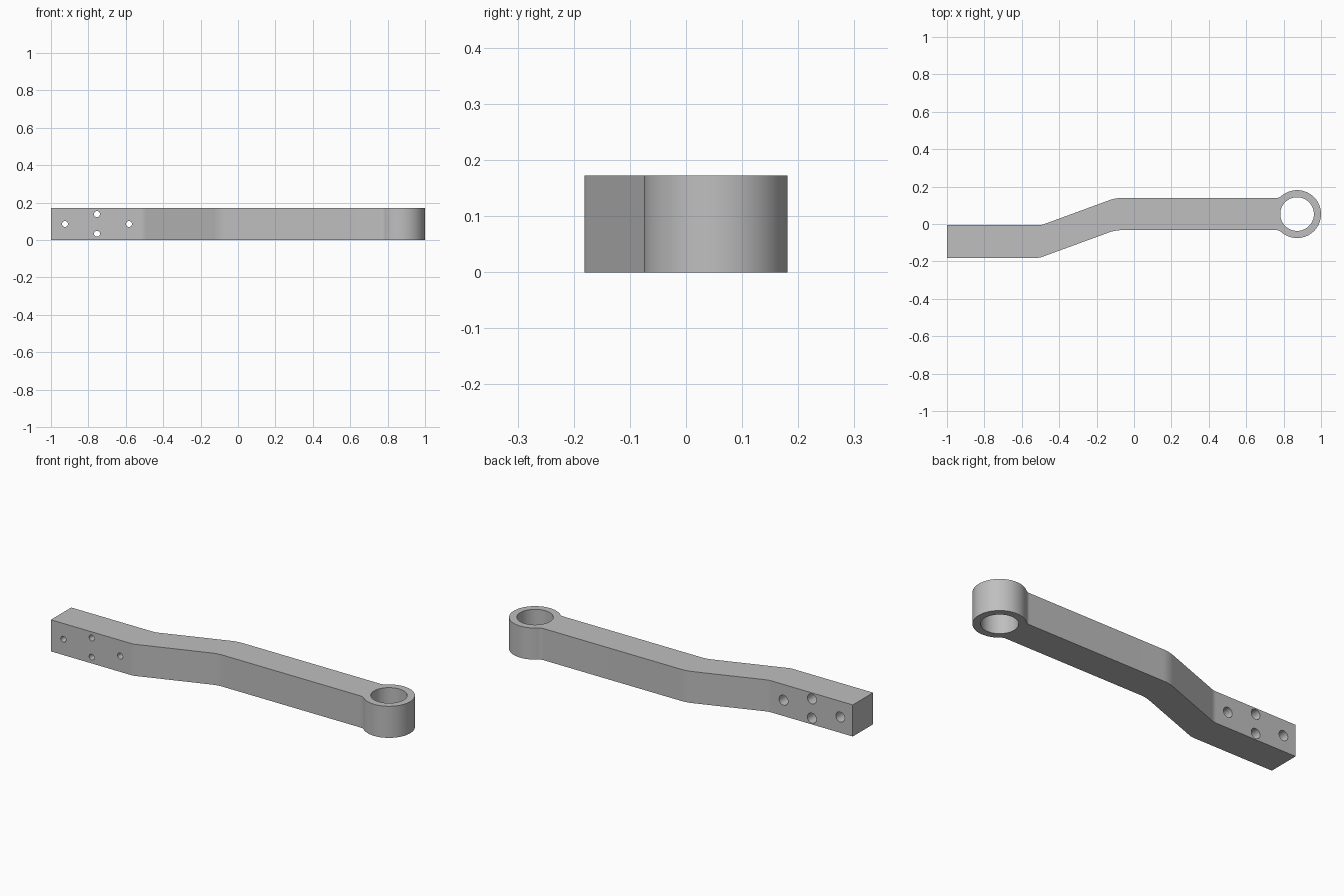
import bpy, bmesh
from math import sin, cos, tan, atan2, sqrt, pi
from mathutils import Vector, Matrix

cube = bpy.data.objects.get("Cube")
if cube:
    bpy.data.objects.remove(cube, do_unlink=True)

HEIGHT = 0.172
RING = Vector((0.872, 0.053))
RING_R, BORE_R = 0.128, 0.09
HALF = 0.086          # half width of the long straight
FILLET = 0.04         # blend between bar and ring

metal = bpy.data.materials.new("plain_grey")
metal.use_nodes = True
grey = (0.52, 0.52, 0.52, 1)
metal.diffuse_color = grey
metal.node_tree.nodes["Principled BSDF"].inputs["Base Color"].default_value = grey


def arc(c, r, a, b, n):
    return [c + Vector((cos(a + (b - a) * i / n), sin(a + (b - a) * i / n))) * r
            for i in range(n + 1)]


def bend(prev, p, nxt, r, n=8):
    """Round the corner p of a path with radius r."""
    u, v = (prev - p).normalized(), (nxt - p).normalized()
    half = u.angle(v) / 2
    c = p + (u + v).normalized() * r / sin(half)
    s, e = p + u * r / tan(half) - c, p + v * r / tan(half) - c
    a = atan2(s.y, s.x)
    return arc(c, r, a, a + s.angle_signed(e) * -1, n)


def add_object(name, bm):
    mesh = bpy.data.meshes.new(name)
    bmesh.ops.recalc_face_normals(bm, faces=bm.faces)
    bm.to_mesh(mesh)
    bm.free()
    mesh.materials.append(metal)
    obj = bpy.data.objects.new(name, mesh)
    bpy.context.collection.objects.link(obj)
    return obj


def rods(name, places, radius, length, turn, sides):
    """Cylinders used as cutters, all in one object."""
    bm = bmesh.new()
    for p in places:
        bmesh.ops.create_cone(bm, cap_ends=True, segments=sides, radius1=radius,
                              radius2=radius, depth=length,
                              matrix=Matrix.Translation(p) @ turn)
    obj = add_object(name, bm)
    obj.hide_render = True
    return obj


# Plan outline, counter-clockwise: front edge, ring end, back edge
dx = sqrt((RING_R + FILLET) ** 2 - (HALF + FILLET) ** 2)
a = atan2(HALF + FILLET, dx)
front_y, back_y = RING.y - HALF, RING.y + HALF
front = [Vector(p) for p in ((-1, -0.181), (-0.505, -0.181), (-0.1, front_y), (RING.x - dx, front_y))]
back = [Vector(p) for p in ((RING.x - dx, back_y), (-0.1, back_y), (-0.495, -0.006), (-1, -0.006))]
low = RING + Vector((-dx, -HALF - FILLET))
high = RING + Vector((-dx, HALF + FILLET))
outline = [front[0]]
outline += bend(*front[0:3], 0.08) + bend(*front[1:4], 0.2)
outline += arc(low, FILLET, pi / 2, a, 8)
outline += arc(RING, RING_R, a - pi, pi - a, 56)[1:-1]
outline += arc(high, FILLET, -a, -pi / 2, 8)
outline += bend(*back[0:3], 0.2) + bend(*back[1:4], 0.08) + [back[3]]

# Arm body
bm = bmesh.new()
base = bm.faces.new([bm.verts.new((p.x, p.y, 0)) for p in outline])
top = bmesh.ops.extrude_face_region(bm, geom=[base])
bmesh.ops.translate(bm, vec=(0, 0, HEIGHT),
                    verts=[g for g in top["geom"] if isinstance(g, bmesh.types.BMVert)])
arm = add_object("offset_arm", bm)

# Ring bore, bolt holes and their wider bores at the back
across = Matrix.Rotation(pi / 2, 4, "X")
bolts = [(-0.925, 0.086), (-0.583, 0.086), (-0.754, 0.139), (-0.754, 0.034)]
cutters = [
    rods("ring_bore", [(RING.x, RING.y, HEIGHT / 2)], BORE_R, 0.5, Matrix(), 64),
    rods("bolt_holes", [(x, -0.09, z) for x, z in bolts], 0.016, 0.4, across, 24),
    rods("bolt_recesses", [(x, -0.006, z) for x, z in bolts], 0.027, 0.2, across, 32),
]
bpy.ops.object.select_all(action="DESELECT")
bpy.context.view_layer.objects.active = arm
arm.select_set(True)
for cutter in cutters:
    mod = arm.modifiers.new(cutter.name, "BOOLEAN")
    mod.operation = "DIFFERENCE"
    mod.solver = "EXACT"
    mod.object = cutter
    bpy.ops.object.modifier_apply(modifier=mod.name)
    bpy.data.objects.remove(cutter, do_unlink=True)
bpy.ops.object.shade_smooth_by_angle(angle=pi / 6)
